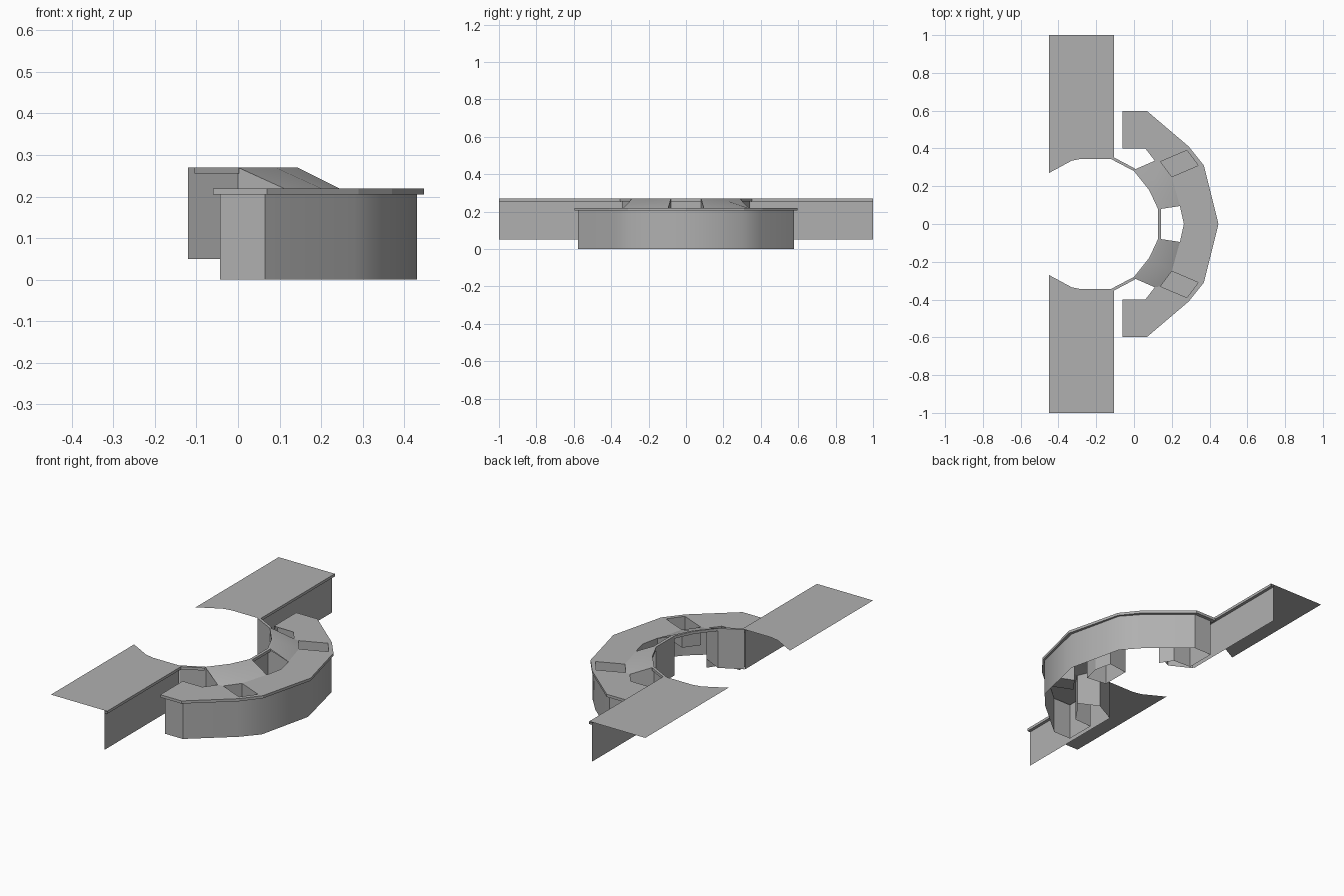
import bpy, bmesh, math

if "Cube" in bpy.data.objects:
    bpy.data.objects.remove(bpy.data.objects["Cube"])

TOP, LIP, DESK, TRIM, LOW, FLOOR = 0.27, 0.255, 0.22, 0.205, 0.05, 0.12

grey = bpy.data.materials.new("mid_grey")
grey.diffuse_color = (0.435, 0.435, 0.435, 1)
grey.use_nodes = True
grey.node_tree.nodes["Principled BSDF"].inputs["Base Color"].default_value = grey.diffuse_color


def build(name, faces, smooth=False):
    """Sheet made of polygons on the +y half, mirrored to -y."""
    bm = bmesh.new()
    for pts in faces:
        bm.faces.new([bm.verts.new(p) for p in pts])
    bmesh.ops.remove_doubles(bm, verts=bm.verts, dist=0.0005)
    bmesh.ops.recalc_face_normals(bm, faces=bm.faces)
    me = bpy.data.meshes.new(name)
    bm.to_mesh(me)
    bm.free()
    me.materials.append(grey)
    ob = bpy.data.objects.new(name, me)
    bpy.context.collection.objects.link(ob)
    if smooth:
        me.shade_smooth()
        me.set_sharp_from_angle(angle=math.radians(35))
    mod = ob.modifiers.new("mirror", 'MIRROR')
    mod.use_axis = (False, True, False)
    mod.merge_threshold = 0.0005
    return ob


def at(pts, z):
    return [(x, y, z) for x, y in pts]


def strip(a, za, b, zb):
    """Band of quads between two paths with equal point counts."""
    a, b = at(a, za), at(b, zb)
    return [(a[i], a[i + 1], b[i + 1], b[i]) for i in range(len(a) - 1)]


def wall(path, z0, z1):
    return strip(path, z0, path, z1)


# Shared plan points
pocket = [(.14, .33), (.28, .39), (.34, .31), (.20, .25)]
p1, p2, p3, p4 = pocket
outer = [(-.06, .597), (.07, .597), (.29, .41), (.37, .31), (.447, 0)]
o1, o2, o3, o4, o5 = outer
a0, a1, r0 = (-.06, .40), (.06, .40), (.11, .335)
r2, r3 = (.243, .095), (.264, 0)
l0, l1, l2 = (0, .287), (.09, .185), (.143, .08)

# Side wing: thin top, lip and supporting wall
build("wing_top", [at([(-.45, 1), (-.105, 1), (-.105, .345), (-.28, .345),
                       (-.33, .335), (-.45, .27)], TOP)])
wing_edge = [(-.105, 1), (-.105, .35)]
wing_base = [(-.122, 1), (-.122, .345)]
build("wing_lip", wall(wing_edge, LIP, TOP)
      + strip(wing_edge, LIP, wing_base, LIP))
build("wing_wall", wall(wing_base, LOW, TOP))

# Inner rails bridging the openings
side_in, side_out = [(-.12, .343), (0, .28)], [(-.105, .352), (.002, .295)]
build("side_rail", strip(side_in, TOP, side_out, TOP)
      + wall(side_in, LOW, TOP) + wall(side_out, LIP, TOP))
mid_in, mid_out = [(.127, .08), (.127, 0)], [(.143, .08), (.143, 0)]
build("centre_rail", strip(mid_in, TOP, mid_out, TOP)
      + wall(mid_out, LIP, TOP) + wall(mid_in, LOW, TOP))

# Sloped panels between the inner edge and the desk
inner_edge = [(0, .28), (.08, .18), (.127, .08)]
build("sloped_panel", strip(inner_edge, TOP, [l0, l1, l2], TOP)
      + wall(inner_edge, LIP, TOP)
      + [at([l0, l1], TOP) + at([p4, p1, r0], DESK),
         at([l1, l2], TOP) + at([r2, p4], DESK)], smooth=True)

# Curved desk top with an opening for each pocket
build("desk_top", [at(f, DESK) for f in (
    [o1, o2, a1, a0],
    [o2, o3, p2, p1, r0, a1],
    [o3, o4, p3, p2],
    [o4, o5, r3, r2, p4, p3])])

# Desk trim and outer wall
base = [(-.043, .578), (.065, .578), (.28, .396), (.36, .305), (.431, 0)]
build("desk_trim", wall([a0] + outer, TRIM, DESK)
      + strip([a0] + outer, TRIM, [(-.043, .41)] + base, TRIM))
build("desk_wall", wall([(-.043, .41)] + base, 0, TRIM), smooth=True)
build("desk_inner_wall", wall([(-.043, .41), (.064, .405), r0], 0, DESK))

# Pocket sunk into the desk
build("pocket", wall(pocket + [p1], FLOOR, DESK) + [at(pocket, FLOOR)])


def shaft_side(inner, rim):
    return [at([inner, rim], LOW) + [(*rim, DESK), (*inner, TOP)]]


# Open shafts beside the sloped panels
build("side_shaft", shaft_side((0, .28), r0))
build("centre_shaft", shaft_side((.127, .08), r2) + wall([r2, r3], LOW, DESK))
